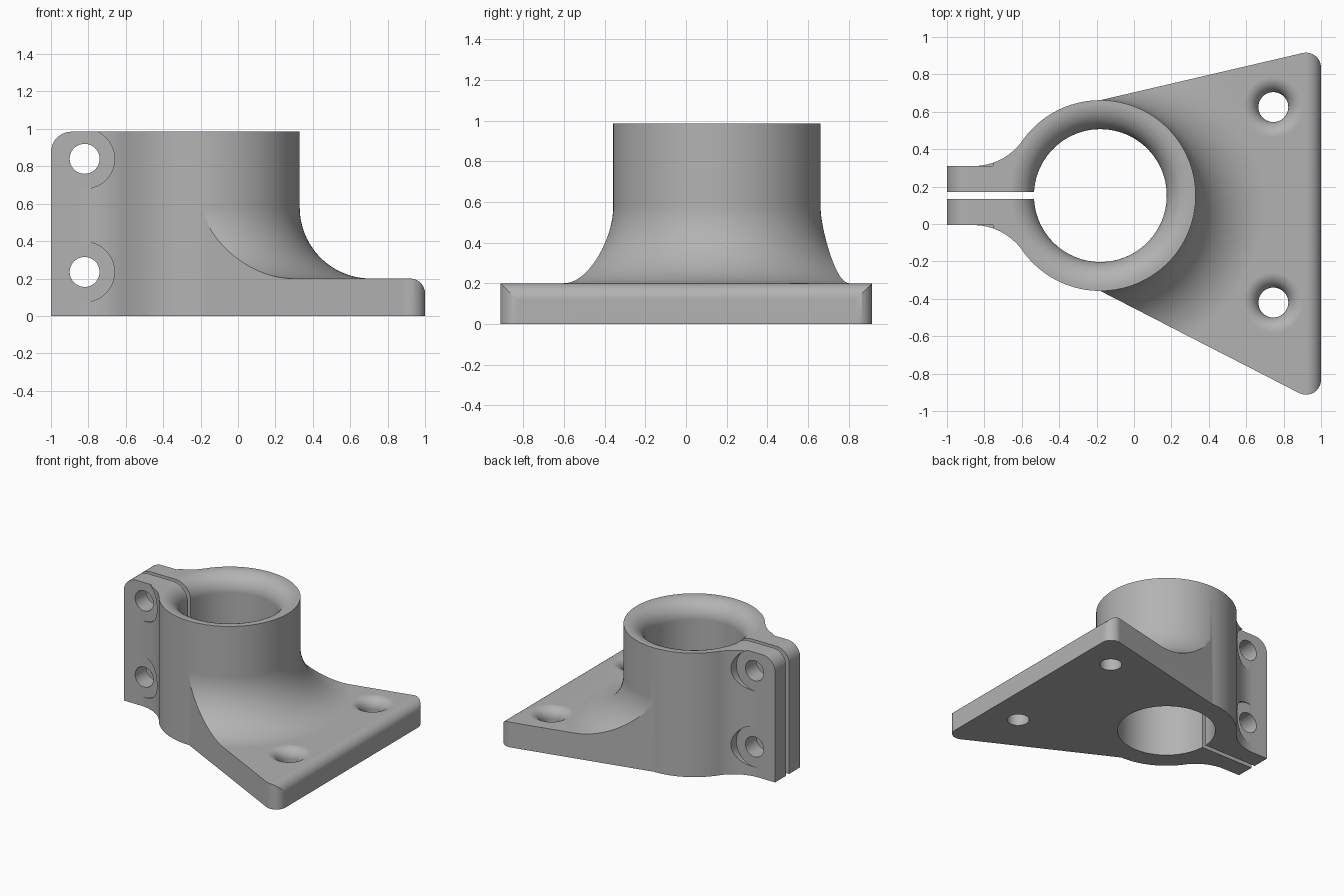
import bpy, bmesh
from math import sin, cos, pi, radians, asin
from mathutils import Vector, Matrix

if "Cube" in bpy.data.objects:
    bpy.data.objects.remove(bpy.data.objects["Cube"])

# Main dimensions
HEIGHT, PLATE = 0.985, 0.2
CX, CY, R_OUT, R_BORE = -0.18, 0.152, 0.51, 0.355
EAR_HALF, EAR_FILLET, SLOT = 0.158, 0.32, 0.036
HOLE_R, EDGE_R = 0.08, 0.08

grey = bpy.data.materials.new("plain grey")
grey.use_nodes = True
grey.diffuse_color = (0.45, 0.45, 0.45, 1)
grey.node_tree.nodes["Principled BSDF"].inputs["Base Color"].default_value = grey.diffuse_color


def arc(cx, cy, r, a0, a1, n=24):
    """Points on an arc, angles in degrees."""
    angles = [radians(a0 + (a1 - a0) * i / n) for i in range(n + 1)]
    return [(cx + r * cos(a), cy + r * sin(a)) for a in angles]


def finish(name, bm):
    bmesh.ops.recalc_face_normals(bm, faces=bm.faces)
    mesh = bpy.data.meshes.new(name)
    bm.to_mesh(mesh)
    bm.free()
    mesh.materials.append(grey)
    obj = bpy.data.objects.new(name, mesh)
    bpy.context.collection.objects.link(obj)
    return obj


def prism(name, points, vector, place):
    """Extrude a closed outline; place maps a 2D point into space."""
    bm = bmesh.new()
    face = bm.faces.new([bm.verts.new(place(*p)) for p in points])
    ext = bmesh.ops.extrude_face_region(bm, geom=[face])
    moved = [v for v in ext["geom"] if isinstance(v, bmesh.types.BMVert)]
    bmesh.ops.translate(bm, verts=moved, vec=vector)
    return finish(name, bm)


def lathe(name, profile, x, y, a0=0, a1=360, n=96):
    """Revolve a closed (radius, z) profile about a vertical axis."""
    bm = bmesh.new()
    full = a1 - a0 == 360
    rings = []
    for i in range(n if full else n + 1):
        a = radians(a0 + (a1 - a0) * i / n)
        rings.append([bm.verts.new((x + r * cos(a), y + r * sin(a), z)) for r, z in profile])
    for i in range(n):
        p, q = rings[i], rings[(i + 1) % len(rings)]
        for j in range(len(profile)):
            k = (j + 1) % len(profile)
            bm.faces.new((p[j], p[k], q[k], q[j]))
    if not full:
        bm.faces.new(rings[0])
        bm.faces.new(rings[-1])
    bmesh.ops.remove_doubles(bm, verts=bm.verts, dist=1e-5)
    return finish(name, bm)


def cylinder_y(name, x, z, r, y0, y1):
    return prism(name, arc(x, z, r, 0, 360, 48)[:-1], (0, y1 - y0, 0), lambda a, b: (a, y0, b))


def flared_hole(name, x, y, r, flare, top, n):
    profile = [(0, -0.1), (r, -0.1)] + arc(r + flare, top - flare, flare, 180, 90, 14)
    profile += [(r + flare, top + 0.2), (0, top + 0.2)]
    return lathe(name, profile, x, y, n=n)


def round_corner(prev, corner, nxt, r, n=10):
    """Replace a polygon corner by a tangent arc."""
    c = Vector(corner)
    u, v = (Vector(prev) - c).normalized(), (Vector(nxt) - c).normalized()
    half = u.angle(v) / 2
    centre = c + (u + v).normalized() * (r / sin(half))
    reach = r * cos(half) / sin(half)
    start, end = c + u * reach - centre, c + v * reach - centre
    sweep = start.angle_signed(end)
    return [tuple(centre + Matrix.Rotation(-sweep * i / n, 2) @ start) for i in range(n + 1)]


# Body outline: clamp ears, collar wall and flared plate
reach = R_OUT + EAR_FILLET
tilt = asin((EAR_HALF + EAR_FILLET) / reach)
deg = tilt * 180 / pi
ear_side = [(-1, CY - EAR_HALF)]
ear_side += arc(CX - reach * cos(tilt), CY - reach * sin(tilt), EAR_FILLET, 90, deg, 20)[:-1]
ear_side += arc(CX, CY, R_OUT, 180 + deg, 270, 24)
mirrored = [(x, 2 * CY - y) for x, y in reversed(ear_side)]
front_corner, back_corner = (1, -0.964), (1, 0.937)
outline = ear_side
outline = outline + round_corner(ear_side[-1], front_corner, back_corner, EDGE_R)
outline += round_corner(front_corner, back_corner, mirrored[0], EDGE_R)
outline += mirrored
body = prism("clamp_bracket", outline, (0, 0, HEIGHT), lambda x, y: (x, y, 0))

# Sweeping fillet from the collar down to the plate
sweep_r = 0.38
sweep = arc(R_OUT + sweep_r, PLATE + sweep_r, sweep_r, 180, 270, 28)
sweep += [(2.2, PLATE), (2.2, 1.2), (R_OUT, 1.2)]
cutters = [lathe("fillet_cutter", sweep, CX, CY, -90, 90, 64)]

# Rounded plate edge and rounded ear tops
edge = arc(1 - EDGE_R, PLATE - EDGE_R, EDGE_R, 90, 0, 12)
edge += [(1.2, PLATE - EDGE_R), (1.2, 0.4), (1 - EDGE_R, 0.4)]
ear_r = 0.11
ear = arc(ear_r - 1, HEIGHT - ear_r, ear_r, 90, 180, 14)
ear += [(-1.2, HEIGHT - ear_r), (-1.2, 1.2), (ear_r - 1, 1.2)]
for name, shape in (("plate_edge_cutter", edge), ("ear_corner_cutter", ear)):
    cutters.append(prism(name, shape, (0, 2.4, 0), lambda x, z: (x, -1.2, z)))

# Bore and plate screw holes, all flared at the top
cutters.append(flared_hole("bore_cutter", CX, CY, R_BORE, 0.135, HEIGHT, 96))
for y in (-0.42, 0.625):
    cutters.append(flared_hole("screw_hole_cutter", 0.745, y, HOLE_R, 0.08, PLATE, 48))

# Clamp slot
slot = [(-1.2, -SLOT / 2), (CX - 0.2, -SLOT / 2), (CX - 0.2, SLOT / 2), (-1.2, SLOT / 2)]
cutters.append(prism("slot_cutter", slot, (0, 0, 1.4), lambda x, y: (x, CY + y, -0.2)))

# Clamp bolt holes with spot faces on both ears
for z in (0.84, 0.235):
    cutters.append(cylinder_y("bolt_hole_cutter", -0.82, z, HOLE_R, -0.5, 0.8))
    for side in (-1, 1):
        seat = CY + side * (EAR_HALF + 0.0006)
        cutters.append(cylinder_y("spot_face_cutter", -0.82, z, 0.16, seat, seat + side * 0.3))

bpy.ops.object.select_all(action="DESELECT")
bpy.context.view_layer.objects.active = body
body.select_set(True)
for cutter in cutters:
    cutter.hide_render = True
    mod = body.modifiers.new("cut", "BOOLEAN")
    mod.operation, mod.solver, mod.object = "DIFFERENCE", "EXACT", cutter
    bpy.ops.object.modifier_apply(modifier=mod.name)
for cutter in cutters:
    bpy.data.objects.remove(cutter)

# Smooth shading with crisp edges and flat plane faces
bpy.ops.object.shade_smooth_by_angle(angle=radians(25))
weighted = body.modifiers.new("weighted normals", "WEIGHTED_NORMAL")
weighted.keep_sharp = True
